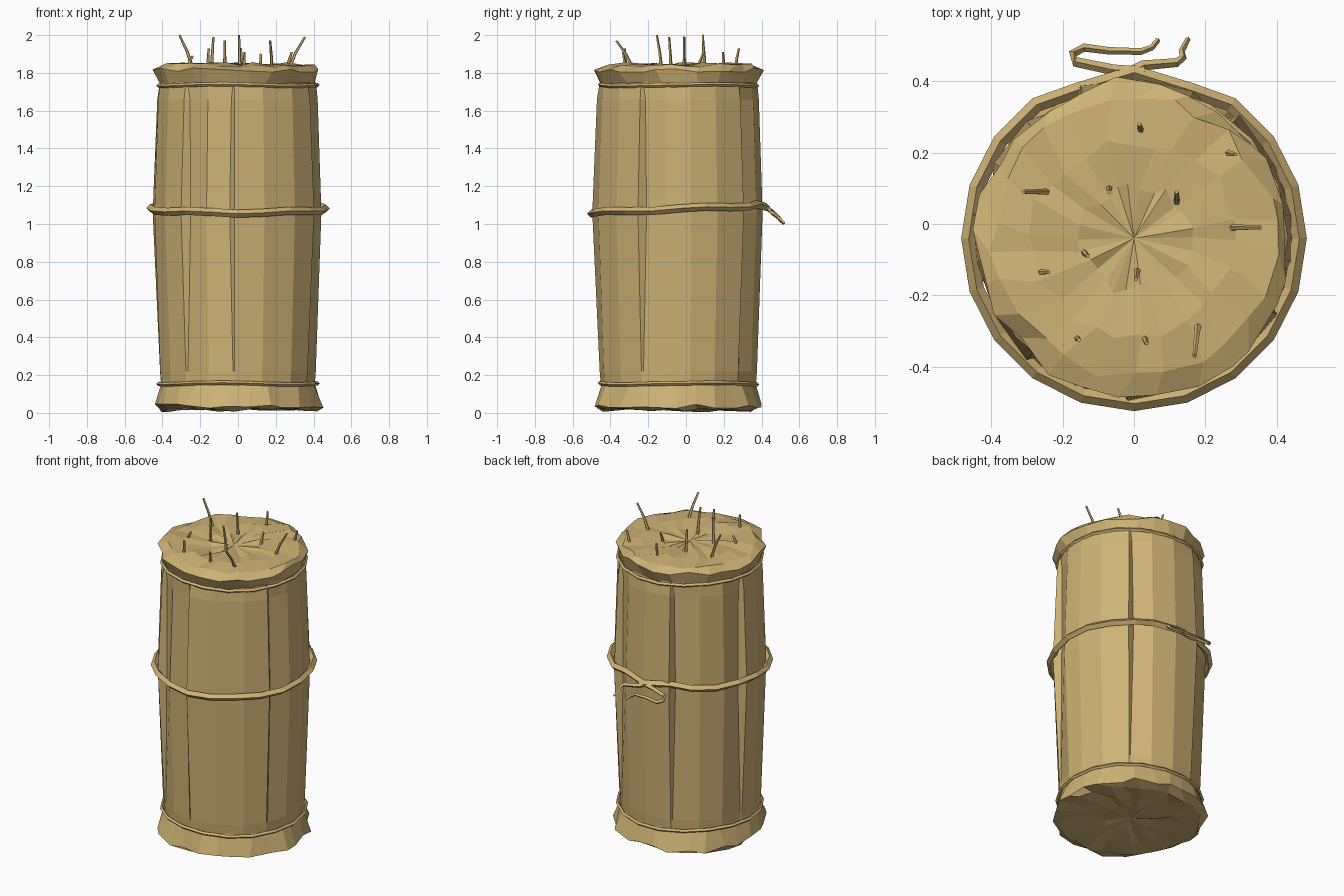
import bpy, bmesh, math, random
from mathutils import Vector

random.seed(4)
if "Cube" in bpy.data.objects:
    bpy.data.objects.remove(bpy.data.objects["Cube"])

CY = -0.04  # centre of the bundle in y
straw = bpy.data.materials.new("dry straw")
straw.use_nodes = True
colour = (0.62, 0.45, 0.18, 1)
straw.diffuse_color = colour
straw.node_tree.nodes["Principled BSDF"].inputs["Base Color"].default_value = colour


def polar(deg, r, z):
    a = math.radians(deg)
    return Vector((r * math.cos(a), CY + r * math.sin(a), z))


def skin(name, rings, start=None, end=None):
    """Join closed rings of equal length; start and end are optional cap centres."""
    bm = bmesh.new()
    loops = [[bm.verts.new(p) for p in ring] for ring in rings]
    n = len(loops[0])
    for a, b in zip(loops, loops[1:]):
        for i in range(n):
            j = (i + 1) % n
            bm.faces.new((a[i], a[j], b[j], b[i]))
    for loop, centre in ((loops[0], start), (loops[-1], end)):
        if centre:
            c = bm.verts.new(centre)
            for i in range(n):
                bm.faces.new((loop[i], loop[(i + 1) % n], c))
    bmesh.ops.recalc_face_normals(bm, faces=bm.faces[:])
    mesh = bpy.data.meshes.new(name)
    bm.to_mesh(mesh)
    bm.free()
    mesh.materials.append(straw)
    obj = bpy.data.objects.new(name, mesh)
    bpy.context.collection.objects.link(obj)
    return obj


def tube(name, points, radius, closed=False, sides=4, tip=1.0):
    """Sweep a small polygon along a path."""
    pts = [Vector(p) for p in points]
    n = len(pts)
    rings = []
    for i, p in enumerate(pts):
        before = pts[i - 1] if closed or i else p
        after = pts[(i + 1) % n] if closed or i < n - 1 else p
        t = (after - before).normalized()
        ref = Vector((0, 0, 1)) if abs(t.z) < 0.8 else Vector((1, 0, 0))
        u = t.cross(ref).normalized()
        v = u.cross(t)
        r = radius * (1 + (tip - 1) * i / (n - 1))
        rings.append([p + r * (u * math.cos(k) + v * math.sin(k))
                      for k in (2 * math.pi * s / sides for s in range(sides))])
    if closed:
        return skin(name, rings + [rings[0]])
    return skin(name, rings, pts[0], pts[-1])


# Body: flat facets with narrow pinched grooves where the straw folds over
GROOVES = {2: 1, 5: 1, 8: -1, 11: 1, 13: -1, 16: 1}
SIDES = 18
spread = [random.uniform(-3, 3) for _ in range(SIDES)]


def body_ring(z, r, depth):
    ring = []
    for i in range(SIDES):
        a = i * 360 / SIDES + 10 + spread[i]
        if i in GROOVES:
            side = GROOVES[i]
            pair = [polar(a, r + depth * 0.3, z), polar(a + side * (1 + depth * 80), r - depth, z)]
            ring += pair if side > 0 else pair[::-1]
        else:
            ring.append(polar(a, r, z))
    return ring


skin("straw_body", [body_ring(z, r, d) for z, r, d in
     ((0.14, 0.41, 0.002), (0.22, 0.416, 0.004), (1.06, 0.446, 0.035),
      (1.66, 0.426, 0.02), (1.75, 0.417, 0.002))])

# Frayed ends: ragged flares closed with uneven faceted caps
FRAY = 26


def ragged(z, r, dr, dz, shift=0):
    return [polar((i + shift + random.uniform(-0.25, 0.25)) * 360 / FRAY,
                  r + random.uniform(-dr, dr), z + random.uniform(-dz, dz))
            for i in range(FRAY)]


skin("frayed_top", [
    ragged(1.73, 0.405, 0.004, 0.0), ragged(1.815, 0.437, 0.019, 0.012),
    ragged(1.842, 0.39, 0.02, 0.012, 0.4), ragged(1.845, 0.28, 0.025, 0.012, 0.7),
    ragged(1.835, 0.15, 0.02, 0.012, 0.9)], end=(0, CY, 1.83))
skin("frayed_bottom", [
    ragged(0.16, 0.405, 0.004, 0.0), ragged(0.035, 0.446, 0.019, 0.012),
    ragged(0.015, 0.40, 0.02, 0.012, 0.4), ragged(0.022, 0.28, 0.02, 0.01, 0.7),
    ragged(0.03, 0.15, 0.02, 0.01, 0.9)], end=(0, CY, 0.035))

# Thin cords tying both ends
for name, height in (("lower_cord", 0.155), ("upper_cord", 1.735)):
    tube(name, [polar(i * 20, 0.422, height + 0.005 * math.sin(i * 1.1))
                for i in range(18)], 0.011, closed=True)

# Thick middle rope, pinched to a knot at the back
loop = []
for k in range(20):
    deg = 90 + k * 18
    if k == 0:
        loop.append(Vector((0.0, 0.425, 1.09)))
    elif k in (1, 19):
        loop.append(Vector((-0.16 if k == 1 else 0.16, 0.375, 1.105)))
    else:
        z = 1.08 + 0.02 * math.sin(math.radians(deg)) + 0.006 * math.sin(k * 1.7)
        loop.append(polar(deg, 0.464, z))
tube("middle_rope", loop, 0.021, closed=True)

# Loose rope ends hanging from the knot
tube("long_rope_end", [(0.03, 0.425, 1.09), (-0.06, 0.433, 1.08), (-0.165, 0.455, 1.065),
                       (-0.172, 0.478, 1.045), (-0.14, 0.495, 1.03), (-0.07, 0.486, 1.035),
                       (0.02, 0.484, 1.035), (0.05, 0.495, 1.02), (0.068, 0.517, 1.003)],
     0.016, tip=0.45)
tube("short_rope_end", [(-0.02, 0.42, 1.09), (0.025, 0.445, 1.075), (0.12, 0.453, 1.06),
                        (0.138, 0.468, 1.05), (0.134, 0.485, 1.035), (0.152, 0.52, 1.003)],
     0.016, tip=0.45)

# Loose straws: base x, base y, tip x, tip y, tip height
STRAWS = [(-0.24, 0.09, -0.31, 0.09, 2.0), (0.27, -0.01, 0.355, -0.01, 1.99),
          (0.18, -0.28, 0.17, -0.37, 1.97), (0.12, 0.06, 0.12, 0.09, 1.9),
          (-0.07, 0.1, -0.07, 0.09, 1.97), (-0.14, -0.08, -0.13, -0.09, 1.99),
          (-0.16, -0.32, -0.155, -0.325, 1.93), (0.03, -0.32, 0.035, -0.335, 1.91),
          (0.01, -0.13, 0.005, -0.155, 2.0), (0.02, 0.26, 0.015, 0.28, 1.93),
          (0.26, 0.2, 0.285, 0.195, 1.91), (-0.27, -0.135, -0.24, -0.135, 1.89)]
for bx, by, tx, ty, tz in STRAWS:
    base, tip = Vector((bx, by, 1.82)), Vector((tx, ty, tz))
    middle = base.lerp(tip, 0.5) + Vector(((bx - tx) * 0.1, (by - ty) * 0.1, 0))
    tube("loose_straw", [base, middle, tip], 0.01, sides=5, tip=0.6)
